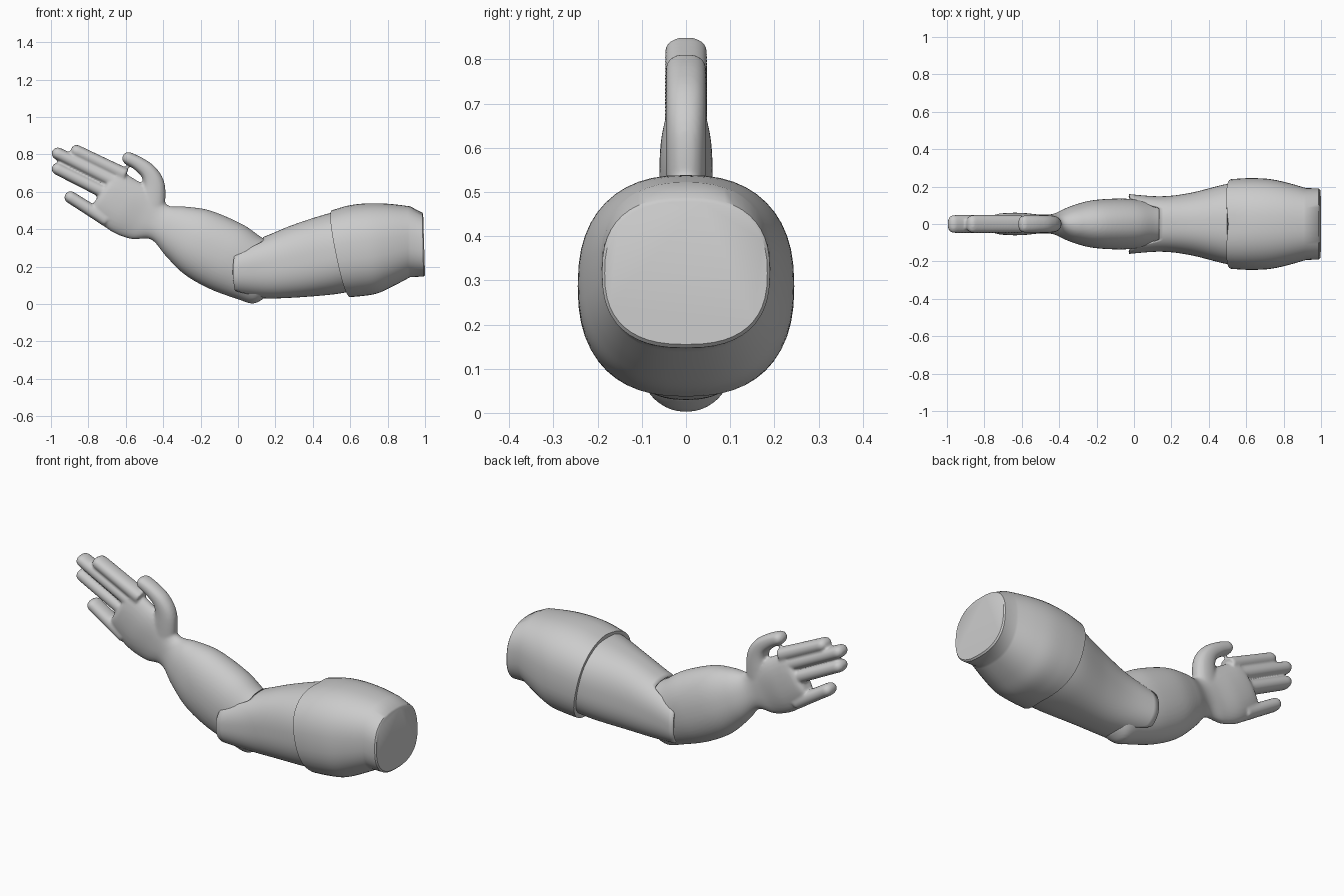
import bpy, bmesh, math
from mathutils import Vector

if "Cube" in bpy.data.objects:
    bpy.data.objects.remove(bpy.data.objects["Cube"])


def spow(v, p):
    return math.copysign(abs(v) ** p, v)


def catmull(rows, n):
    """Smoothly resample rows of numbers, n steps per span."""
    out = []
    for i in range(len(rows) - 1):
        a, b = rows[max(i - 1, 0)], rows[i]
        c, d = rows[i + 1], rows[min(i + 2, len(rows) - 1)]
        for k in range(n):
            t = k / n
            out.append(tuple(
                0.5 * (2 * q + (r - p) * t + (2 * p - 5 * q + 4 * r - s) * t * t
                       + (3 * q - p - 3 * r + s) * t ** 3)
                for p, q, r, s in zip(a, b, c, d)))
    out.append(tuple(rows[-1]))
    return out


def skin(bm, rings, caps=True):
    vs = [[bm.verts.new(p) for p in ring] for ring in rings]
    n = len(vs[0])
    for a, b in zip(vs, vs[1:]):
        for i in range(n):
            j = (i + 1) % n
            bm.faces.new((a[i], a[j], b[j], b[i]))
    if caps:
        bm.faces.new(vs[0][::-1])
        bm.faces.new(vs[-1])


def section(row, exp=2.3, n=48):
    """Ring from (top x, top z, bottom x, bottom z, half width y, bulge to -x)."""
    tx, tz, bx, bz, w, bulge = row
    pts = []
    for i in range(n):
        a = 2 * math.pi * i / n
        c, s = spow(math.cos(a), 2 / exp), spow(math.sin(a), 2 / exp)
        pts.append(((tx + bx) / 2 + (tx - bx) / 2 * c - bulge * abs(s), w * s,
                    (tz + bz) / 2 + (tz - bz) / 2 * c))
    return pts


def digit(bm, path, ry):
    """Round-ended finger along (x, z, radius) points."""
    pts = catmull(path, 5)
    rows = []
    for i, (x, z, r) in enumerate(pts):
        a, b = pts[max(i - 1, 0)], pts[min(i + 1, len(pts) - 1)]
        d = Vector((b[0] - a[0], b[1] - a[1])).normalized()
        rows.append((x, z, r, d, 1.0))
    x, z, r, d, _ = rows[-1]
    for k in range(1, 7):
        a = math.radians(14 * k)
        rows.append((x + d.x * r * math.sin(a), z + d.y * r * math.sin(a),
                     r * math.cos(a), d, math.cos(a) ** 0.7))
    rings = [section((x + d.y * r, z - d.x * r, x - d.y * r, z + d.x * r, ry * f, 0), 2.3, 24)
             for x, z, r, d, f in rows]
    skin(bm, rings)


def make(name, bm):
    bmesh.ops.recalc_face_normals(bm, faces=bm.faces)
    me = bpy.data.meshes.new(name)
    bm.to_mesh(me)
    bm.free()
    ob = bpy.data.objects.new(name, me)
    bpy.context.collection.objects.link(ob)
    return ob


def smooth(ob):
    bpy.ops.object.select_all(action='DESELECT')
    ob.select_set(True)
    bpy.context.view_layer.objects.active = ob
    bpy.ops.object.shade_smooth_by_angle(angle=math.radians(38))


# Upper sleeve: barrel with slanted cuff and flat shoulder end
bm = bmesh.new()
upper = [(0.505, 0.502, 0.60, 0.037, 0.24, 0.03),
         (0.60, 0.528, 0.66, 0.042, 0.245, 0.015),
         (0.70, 0.538, 0.74, 0.055, 0.241, 0),
         (0.81, 0.535, 0.82, 0.09, 0.222, 0),
         (0.92, 0.522, 0.92, 0.143, 0.192, 0)]
rings = [section(r, 2.4) for r in catmull(upper, 6)]
rings += [section((0.985, 0.488, 0.992, 0.147, 0.19, 0), 2.5),
          section((0.99, 0.478, 1.0, 0.155, 0.184, 0), 2.5)]
skin(bm, rings)
smooth(make("upper_sleeve", bm))

# Lower sleeve: open shell with a rounded flap on each side of the elbow
bm = bmesh.new()
table = catmull([(-0.05, 0.295, 0.045, 0.162), (0.14, 0.36, 0.03, 0.148),
                 (0.30, 0.425, 0.034, 0.166), (0.50, 0.488, 0.05, 0.215),
                 (0.62, 0.505, 0.07, 0.225)], 8)


def profile(x):
    for a, b in zip(table, table[1:]):
        if x <= b[0]:
            t = (x - a[0]) / (b[0] - a[0])
            return [p + (q - p) * t for p, q in zip(a, b)]
    return table[-1]


rings = []
N, STEPS = 96, 22
for k in range(STEPS + 1):
    ring = []
    for i in range(N):
        a = 2 * math.pi * i / N
        c, s = math.cos(a), math.sin(a)
        lo, hi, notch = (0.5, 0.85, 0.135) if c > 0 else (0.35, 0.7, 0.11)
        t = min(max((abs(s) - lo) / (hi - lo), 0), 1)
        start = notch + (-0.015 - notch) * t * t * (3 - 2 * t) - 0.012 * abs(s) ** 4
        x = start + (0.61 - start) * k / STEPS
        _, top, bot, w = profile(x)
        ring.append((x, w * spow(s, 0.83),
                     (top + bot) / 2 + (top - bot) / 2 * spow(c, 0.83)))
    rings.append(ring)
skin(bm, rings, caps=False)
lower = make("lower_sleeve", bm)
mod = lower.modifiers.new("thickness", 'SOLIDIFY')
mod.thickness = 0.012
mod.offset = -1
smooth(lower)

# Forearm and palm, one continuous loft
bm = bmesh.new()
arm = [(0.24, 0.28, 0.14, 0.03, 0.10, 0),
       (0.20, 0.31, 0.08, 0.002, 0.115, 0),
       (0.12, 0.36, 0.0, 0.025, 0.125, 0),
       (0.02, 0.428, -0.15, 0.08, 0.136, 0),
       (-0.15, 0.50, -0.285, 0.157, 0.127, 0),
       (-0.28, 0.52, -0.385, 0.255, 0.095, 0),
       (-0.375, 0.527, -0.465, 0.345, 0.056, 0),
       (-0.43, 0.60, -0.57, 0.347, 0.050, 0),
       (-0.54, 0.66, -0.68, 0.39, 0.060, 0),
       (-0.63, 0.715, -0.78, 0.475, 0.056, 0),
       (-0.655, 0.715, -0.79, 0.51, 0.035, 0)]
skin(bm, [section(r, 2.15) for r in catmull(arm, 6)])

# Four fingers and thumb
for bx, bz, tx, tz in [(-0.60, 0.69, -0.862, 0.817), (-0.64, 0.643, -0.963, 0.804),
                       (-0.68, 0.58, -0.963, 0.722), (-0.70, 0.447, -0.895, 0.570)]:
    digit(bm, [(bx, bz, 0.036), ((bx + tx) / 2, (bz + tz) / 2, 0.034), (tx, tz, 0.033)], 0.048)
digit(bm, [(-0.46, 0.52, 0.07), (-0.45, 0.63, 0.06), (-0.475, 0.70, 0.046),
           (-0.53, 0.748, 0.038), (-0.585, 0.778, 0.034)], 0.046)

# Fuse hand and forearm into one soft surface
hand = make("forearm_and_hand", bm)
mod = hand.modifiers.new("fuse", 'REMESH')
mod.mode = 'VOXEL'
mod.voxel_size = 0.008
mod.use_smooth_shade = True
mod = hand.modifiers.new("soften", 'SMOOTH')
mod.factor = 0.5
mod.iterations = 4
